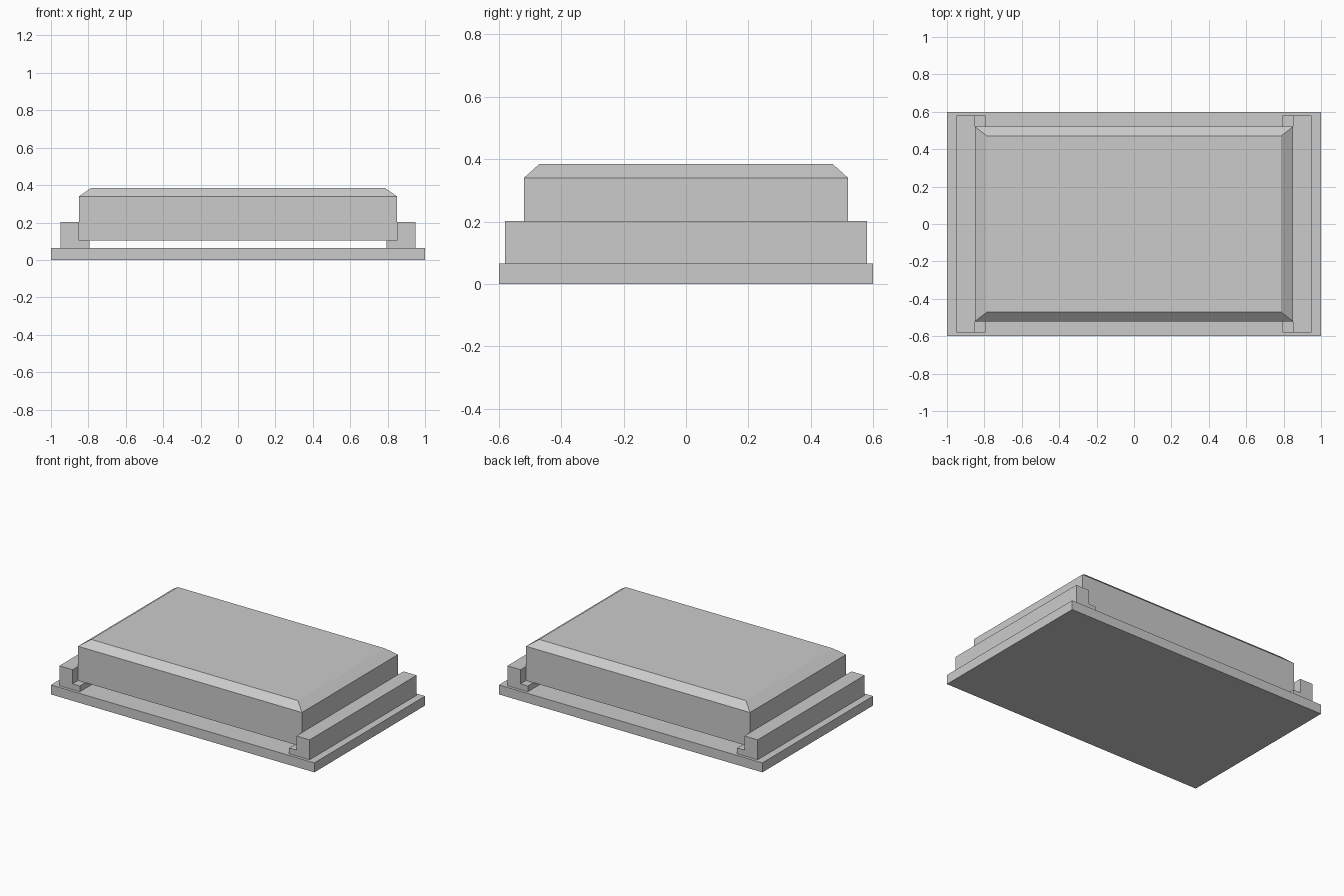
import bpy
import bmesh

if "Cube" in bpy.data.objects:
    bpy.data.objects.remove(bpy.data.objects["Cube"], do_unlink=True)

grey = bpy.data.materials.new("plain grey")
grey.use_nodes = True
colour = (0.6, 0.6, 0.6, 1)
grey.diffuse_color = colour
grey.node_tree.nodes["Principled BSDF"].inputs["Base Color"].default_value = colour


def finish(name, bm):
    bmesh.ops.recalc_face_normals(bm, faces=bm.faces)
    mesh = bpy.data.meshes.new(name)
    bm.to_mesh(mesh)
    bm.free()
    mesh.materials.append(grey)
    obj = bpy.data.objects.new(name, mesh)
    bpy.context.collection.objects.link(obj)
    return obj


def box(bm, half_x, half_y, bottom, top):
    bmesh.ops.create_cube(bm, size=2)
    for v in bm.verts:
        v.co.x *= half_x
        v.co.y *= half_y
        v.co.z = top if v.co.z > 0 else bottom


# Flat base plate
bm = bmesh.new()
box(bm, 1.0, 0.6, 0, 0.065)
finish("base_plate", bm)

# Raised block with a sloped rim around its top face
bm = bmesh.new()
box(bm, 0.85, 0.52, 0.105, 0.34)
bm.faces.ensure_lookup_table()
top_face = max(bm.faces, key=lambda f: f.calc_center_median().z)
cap = bmesh.ops.extrude_discrete_faces(bm, faces=[top_face])["faces"][0]
for v in cap.verts:
    v.co.x *= 0.785 / 0.85
    v.co.y *= 0.47 / 0.52
    v.co.z = 0.385
finish("raised_block", bm)

# L-shaped rails that carry the block at both ends
rail_profile = [(0.795, 0.065), (0.95, 0.065), (0.95, 0.202),
                (0.85, 0.202), (0.85, 0.105), (0.795, 0.105)]
for name, side in (("left_rail", 1), ("right_rail", -1)):
    bm = bmesh.new()
    face = bm.faces.new([bm.verts.new((side * x, -0.58, z)) for x, z in rail_profile])
    new = bmesh.ops.extrude_face_region(bm, geom=[face])["geom"]
    for v in new:
        if isinstance(v, bmesh.types.BMVert):
            v.co.y = 0.58
    finish(name, bm)
